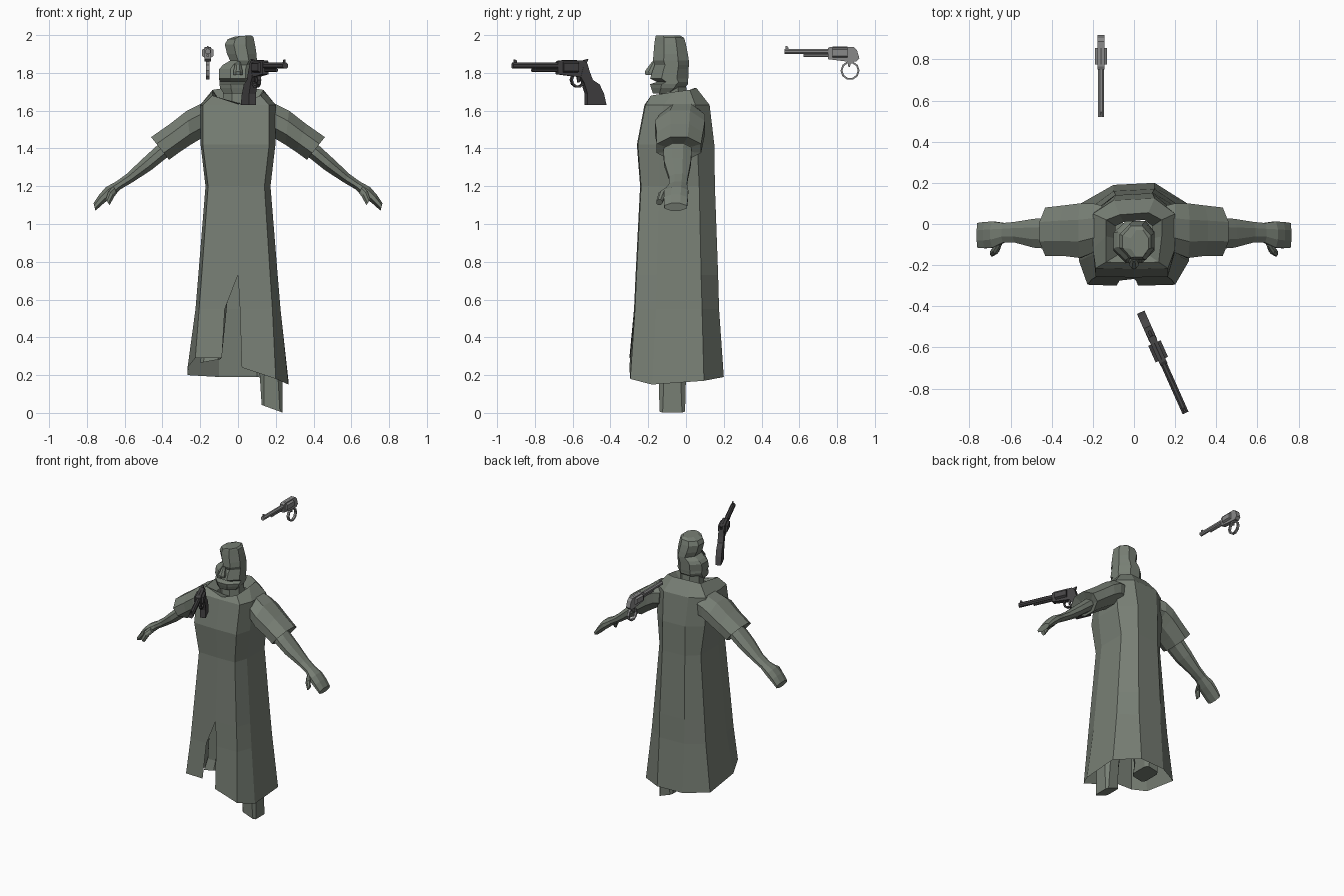
import bpy, bmesh, math
from mathutils import Matrix, Vector

cube = bpy.data.objects.get("Cube")
if cube:
    bpy.data.objects.remove(cube, do_unlink=True)


def material(name, rgb):
    m = bpy.data.materials.new(name)
    m.use_nodes = True
    m.diffuse_color = (*rgb, 1)
    m.node_tree.nodes["Principled BSDF"].inputs["Base Color"].default_value = (*rgb, 1)
    return m


CLOTH = material("grey green", (0.185, 0.21, 0.175))
DARK = material("dark gunmetal", (0.06, 0.058, 0.06))
STEEL = material("light steel", (0.25, 0.25, 0.25))


def loft(name, rings, mat, caps=True, wrap=True, loop=False, matrix=None):
    """Skin a list of equal-length point rings."""
    bm = bmesh.new()
    vs = [[bm.verts.new(p) for p in r] for r in rings]
    n = len(rings[0])
    pairs = list(zip(vs, vs[1:])) + ([(vs[-1], vs[0])] if loop else [])
    for a, b in pairs:
        for i in range(n if wrap else n - 1):
            j = (i + 1) % n
            bm.faces.new((a[i], a[j], b[j], b[i]))
    if caps and not loop:
        bm.faces.new(vs[0])
        bm.faces.new(vs[-1])
    if matrix:
        bm.transform(matrix)
    bmesh.ops.remove_doubles(bm, verts=bm.verts, dist=0.0002)
    bmesh.ops.recalc_face_normals(bm, faces=bm.faces)
    me = bpy.data.meshes.new(name)
    bm.to_mesh(me)
    bm.free()
    me.materials.append(mat)
    ob = bpy.data.objects.new(name, me)
    bpy.context.collection.objects.link(ob)
    return ob


def octagon(x0, x1, y0, y1, z, cut=0.3, slope=0.0):
    """Chamfered rectangle at height z, rising by slope towards +x."""
    cx, cy, hx, hy = (x0 + x1) / 2, (y0 + y1) / 2, (x1 - x0) / 2, (y1 - y0) / 2
    k = 1 - 2 * cut
    pts = [(k, -1), (1, -k), (1, k), (k, 1), (-k, 1), (-1, k), (-1, -k), (-k, -1)]
    return [(cx + hx * u, cy + hy * v, z + slope * u) for u, v in pts]


def limb_ring(s, top, bot, y0, y1):
    """Eight-sided limb section between a top and a bottom (x, z) point."""
    t, b = Vector(top), Vector(bot)
    out = []
    for y, h in ((.3, 0), (.7, 0), (1, .3), (1, .7), (.7, 1), (.3, 1), (0, .7), (0, .3)):
        p = t.lerp(b, h)
        out.append((s * p.x, y0 + (y1 - y0) * y, p.y))
    return out


# Long coat with an open front slit, turning over into the collar
def coat_ring(z, xf, yf, xs, ys, yb, xb, back, gap=(0, 0)):
    zs = z if isinstance(z, (list, tuple)) else [z] * 10
    xy = [(gap[0], yf - .005), (xf, yf), (xs, ys), (xs, yb), (xb, back),
          (-xb, back - .01), (-xs, yb), (-xs, ys), (-xf * 1.13, yf), (gap[1], yf - .005)]
    return [(x, y, h) for (x, y), h in zip(xy, zs)]


hem = [.24, .18, .15, .17, .19, .19, .20, .24, .29, .29]
collar = [1.635, 1.68, 1.70, 1.71, 1.72, 1.72, 1.71, 1.70, 1.68, 1.635]
loft("coat", [
    coat_ring(hem, .20, -.295, .267, -.18, .095, .10, .20, (.02, -.085)),
    coat_ring(.55, .182, -.27, .225, -.16, .085, .10, .175, (.01, -.07)),
    coat_ring(.73, .17, -.262, .21, -.155, .08, .10, .17),
    coat_ring(1.20, .14, -.238, .172, -.14, .07, .09, .153),
    coat_ring(1.42, .165, -.255, .198, -.14, .06, .09, .15),
    coat_ring(1.63, .165, -.215, .20, -.12, .05, .10, .125),
    coat_ring(collar, .12, -.185, .135, -.06, .02, .07, .055),
    coat_ring([1.64] * 10, .07, -.15, .09, -.07, -.01, .05, .02),
], CLOTH, caps=False, wrap=False)

# Neck and head, with the brow cut away on one side
loft("neck", [octagon(-.08, .08, -.15, .01, 1.6), octagon(-.08, .08, -.14, 0, 1.74)], CLOTH)
loft("head", [
    octagon(-.075, .075, -.175, -.06, 1.69),
    octagon(-.095, .095, -.185, -.01, 1.72),
    octagon(-.098, .10, -.19, .01, 1.74),
    octagon(-.098, .10, -.155, .01, 1.752),
    octagon(-.10, .10, -.19, .012, 1.77),
    octagon(-.10, .10, -.175, .014, 1.82),
    octagon(-.08, .10, -.165, .015, 1.842),
    octagon(-.042, .10, -.175, .015, 1.865),
    octagon(-.058, .098, -.172, .01, 1.90),
    octagon(-.07, .09, -.168, 0, 1.95),
    octagon(-.055, .082, -.163, -.01, 1.983, slope=.005),
    octagon(-.015, .07, -.16, -.03, 1.996, slope=.003),
], CLOTH)
loft("nose", [
    octagon(-.025, .025, -.215, -.15, 1.79),
    octagon(-.025, .025, -.218, -.15, 1.808),
    octagon(-.012, .012, -.18, -.15, 1.86),
], CLOTH)

# Arms: sleeves, forearms with hands, thumbs
for side, s in (("left", 1), ("right", -1)):
    loft(side + "_sleeve", [limb_ring(s, *r) for r in (
        ((.15, 1.645), (.17, 1.45), -.13, .09),
        ((.20, 1.635), (.20, 1.45), -.14, .10),
        ((.27, 1.60), (.25, 1.42), -.165, .10),
        ((.36, 1.53), (.31, 1.38), -.155, .09),
        ((.46, 1.46), (.365, 1.34), -.155, .08),
        ((.42, 1.43), (.375, 1.36), -.11, .03),
    )], CLOTH)
    loft(side + "_forearm", [limb_ring(s, *r) for r in (
        ((.38, 1.46), (.33, 1.38), -.11, .03),
        ((.44, 1.405), (.385, 1.345), -.12, .03),
        ((.50, 1.35), (.46, 1.285), -.115, .025),
        ((.59, 1.265), (.56, 1.22), -.09, .01),
        ((.645, 1.225), (.62, 1.185), -.09, .005),
        ((.70, 1.195), (.665, 1.145), -.115, .012),
        ((.735, 1.155), (.71, 1.11), -.118, .01),
        ((.765, 1.11), (.755, 1.07), -.115, .005),
    )], CLOTH)
    loft(side + "_thumb", [limb_ring(s, *r) for r in (
        ((.66, 1.20), (.64, 1.165), -.11, -.06),
        ((.685, 1.175), (.655, 1.145), -.145, -.105),
        ((.70, 1.13), (.68, 1.10), -.157, -.125),
    )], CLOTH)

# Legs under the coat, one lifted
loft("left_leg", [
    octagon(.125, .235, -.14, -.005, .022, .12, -.02),
    octagon(.115, .235, -.145, 0, .2, .2),
    octagon(.05, .18, -.13, .03, .75, .25),
], CLOTH)
loft("right_leg", [
    octagon(-.20, -.09, -.14, .03, .275, .15, .01),
    octagon(-.19, -.08, -.12, .05, .35, .2),
    octagon(-.17, -.04, -.13, .03, .75, .25),
], CLOTH)


# Revolvers, pointing along -y with the barrel axis at the origin
def tube(name, y0, y1, r, z, sides, mat, m):
    angles = [2 * math.pi * (i + .5) / sides for i in range(sides)]
    loft(name, [[(r * math.cos(a), y, z + r * math.sin(a)) for a in angles]
                for y in (y0, y1)], mat, matrix=m)


def plate(name, outline, half, mat, m):
    loft(name, [[(x, y, z) for y, z in outline] for x in (-half, half)], mat, matrix=m)


def hoop(name, y, z, r, thick, mat, m, sides=10):
    rings = []
    for i in range(sides):
        a = 2 * math.pi * i / sides
        rings.append([(x, y + q * math.cos(a), z + q * math.sin(a))
                      for x, q in ((-.01, r - thick), (.01, r - thick), (.01, r), (-.01, r))])
    loft(name, rings, mat, loop=True, matrix=m)


def revolver(name, mat, m, guard):
    tube(name + "_barrel", -.272, .02, .017, 0, 8, mat, m)
    tube(name + "_ejector", -.16, .01, .009, -.024, 6, mat, m)
    tube(name + "_cylinder", .012, .10, .038, -.008, 6, mat, m)
    plate(name + "_sight", [(-.265, .012), (-.245, .012), (-.25, .03), (-.265, .033)], .004, mat, m)
    plate(name + "_frame", [(-.015, .02), (0, .028), (.135, .028), (.155, .01), (.17, -.04),
                            (.15, -.06), (.09, -.058), (-.015, -.045)], .018, mat, m)
    hoop(name + "_guard", *guard, .011, mat, m)
    plate(name + "_trigger", [(.10, -.055), (.12, -.055), (.115, -.09), (.105, -.09)], .005, mat, m)


front_place = Matrix.Translation((.14, -.67, 1.838)) @ Matrix.Rotation(math.radians(24), 4, "Z")
revolver("front_revolver", DARK, front_place, (.105, -.075, .042))
plate("front_revolver_grip", [(.13, -.01), (.16, -.015), (.185, -.075), (.225, -.10), (.25, -.15),
                              (.264, -.208), (.155, -.208), (.155, -.15), (.135, -.09),
                              (.115, -.06)], .02, DARK, front_place)
plate("front_revolver_hammer", [(.12, .01), (.14, .03), (.165, .035), (.15, 0)], .007, DARK, front_place)

rear_place = Matrix.Translation((-.16, .765, 1.913)) @ Matrix.Scale(.9, 4)
revolver("rear_revolver", STEEL, rear_place, (.115, -.112, .056))
